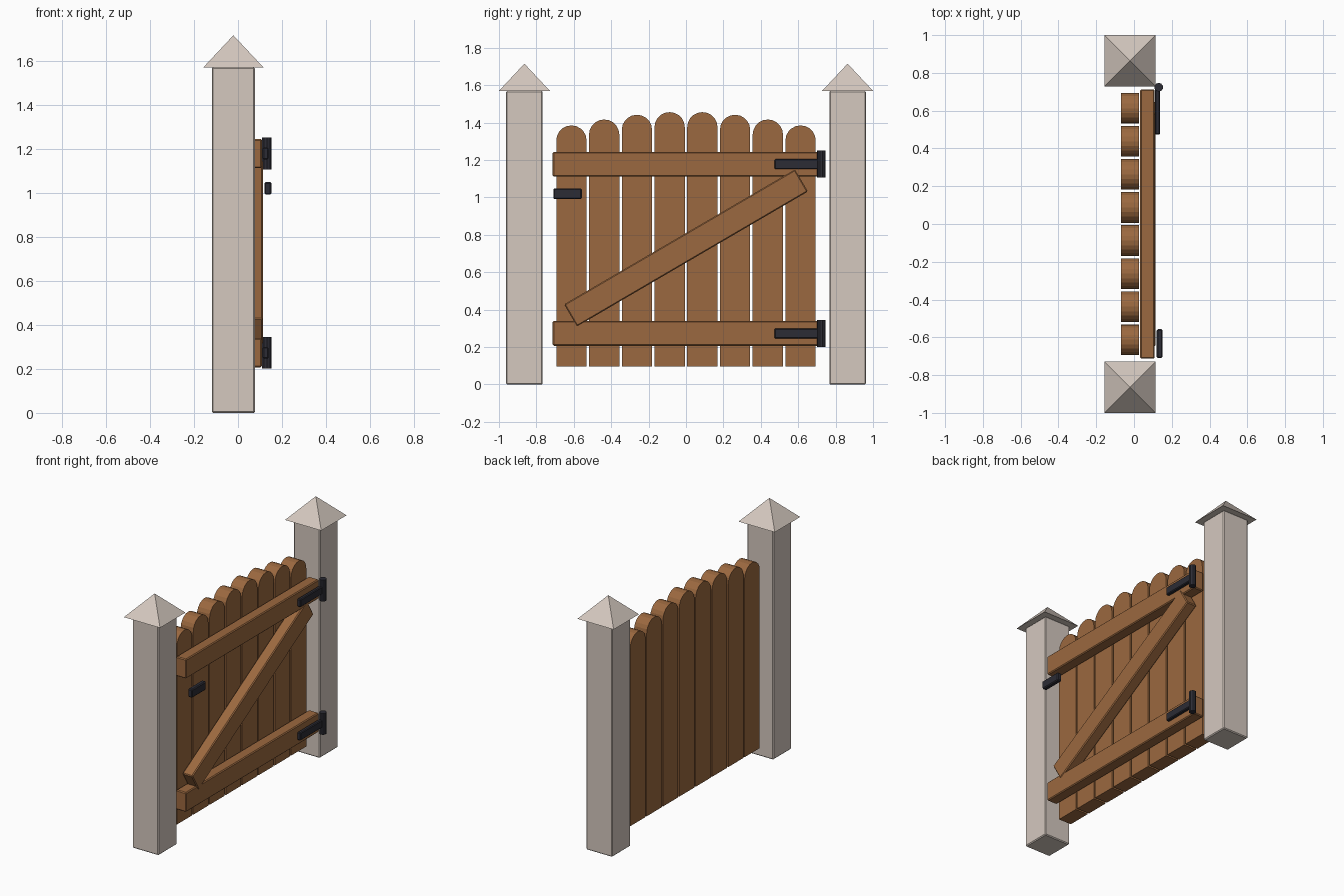
import bpy, bmesh, math
from mathutils import Matrix

if "Cube" in bpy.data.objects:
    bpy.data.objects.remove(bpy.data.objects["Cube"])


def material(name, color):
    m = bpy.data.materials.new(name)
    m.diffuse_color = color
    m.use_nodes = True
    m.node_tree.nodes["Principled BSDF"].inputs["Base Color"].default_value = m.diffuse_color
    return m


STONE = material("pale_stone", (0.66, 0.58, 0.52, 1))
WOOD = material("brown_wood", (0.33, 0.14, 0.05, 1))
IRON = material("dark_iron", (0.025, 0.025, 0.035, 1))


def finish(name, bm, mat):
    bmesh.ops.recalc_face_normals(bm, faces=bm.faces)
    me = bpy.data.meshes.new(name)
    bm.to_mesh(me)
    bm.free()
    me.materials.append(mat)
    ob = bpy.data.objects.new(name, me)
    bpy.context.collection.objects.link(ob)
    return ob


def box(name, center, size, mat, bevel=0.006, tilt=0.0):
    bm = bmesh.new()
    bmesh.ops.create_cube(bm, size=1)
    bmesh.ops.scale(bm, vec=size, verts=bm.verts)
    bmesh.ops.bevel(bm, geom=bm.edges[:], offset=bevel, segments=1,
                    affect='EDGES')
    ob = finish(name, bm, mat)
    ob.location = center
    ob.rotation_euler.x = tilt
    return ob


def plank(name, y, top, x0=-0.068, x1=0.027, half=0.081, bottom=0.095, seg=10):
    # round-topped board profile, extruded through its thickness
    prof = [(y - half, bottom), (y + half, bottom)]
    for i in range(seg + 1):
        a = math.pi * i / seg
        prof.append((y + half * math.cos(a), top - half + half * math.sin(a)))
    bm = bmesh.new()
    face = bm.faces.new([bm.verts.new((x0, py, pz)) for py, pz in prof])
    ext = bmesh.ops.extrude_face_region(bm, geom=[face], use_keep_orig=True)
    moved = [v for v in ext["geom"] if isinstance(v, bmesh.types.BMVert)]
    bmesh.ops.translate(bm, vec=(x1 - x0, 0, 0), verts=moved)
    return finish(name, bm, WOOD)


# stone posts with pyramid caps
for side, s in (("left", -1), ("right", 1)):
    box(f"post_{side}", (-0.021, 0.864 * s, 0.785), (0.196, 0.196, 1.57), STONE)
    bm = bmesh.new()
    bmesh.ops.create_cone(bm, cap_ends=True, segments=4, radius1=0.136 * math.sqrt(2),
                          radius2=0, depth=0.145,
                          matrix=Matrix.Rotation(math.pi / 4, 4, 'Z'))
    finish(f"post_cap_{side}", bm, STONE).location = (-0.021, 0.864 * s, 1.6425)

# eight vertical planks, arched along the top
for i in range(8):
    u = (i - 3.5) * 0.175
    plank(f"plank_{i + 1}", u, 1.385 + 0.073 * math.cos(u / 0.6125 * math.pi / 2), )

# rails with a hinge on each
for label, z in (("lower", 0.273), ("upper", 1.178)):
    box(f"rail_{label}", (0.071, 0, z), (0.076, 1.425, 0.132), WOOD)
    box(f"hinge_strap_{label}", (0.125, 0.596, z), (0.026, 0.246, 0.054), IRON, 0.005)
    bm = bmesh.new()
    bmesh.ops.create_cone(bm, cap_ends=True, segments=10, radius1=0.023,
                          radius2=0.023, depth=0.145)
    finish(f"hinge_pin_{label}", bm, IRON).location = (0.131, 0.724, z)

# diagonal brace
box("brace", (0.075, 0, 0.73), (0.076, 1.43, 0.137), WOOD, tilt=math.radians(30.3))

# latch
box("latch", (0.136, -0.633, 1.02), (0.032, 0.152, 0.058), IRON, 0.006)
